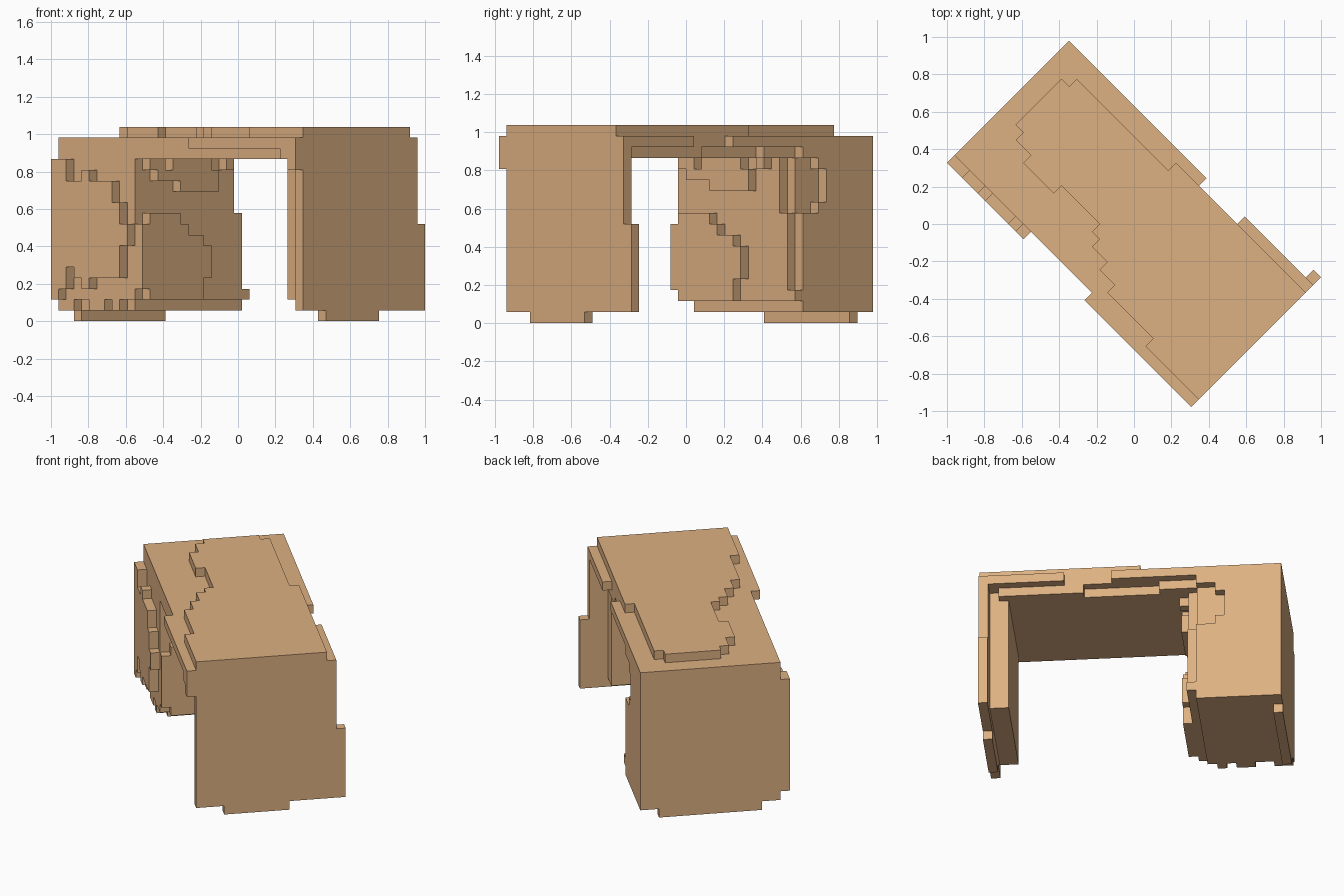
import bpy
import bmesh
from mathutils import Vector

cube = bpy.data.objects.get("Cube")
if cube:
    bpy.data.objects.remove(cube, do_unlink=True)

# The desk is built of blocks on a lattice turned 45 degrees:
# i runs along the desk, j across its depth, k upwards.
STEP = 2 / 49
HEIGHT = STEP * 2 ** 0.5
SIDES = {
    (1, 0, 0): [(1, 0, 0), (1, 1, 0), (1, 1, 1), (1, 0, 1)],
    (-1, 0, 0): [(0, 0, 0), (0, 0, 1), (0, 1, 1), (0, 1, 0)],
    (0, 1, 0): [(0, 1, 0), (0, 1, 1), (1, 1, 1), (1, 1, 0)],
    (0, -1, 0): [(0, 0, 0), (1, 0, 0), (1, 0, 1), (0, 0, 1)],
    (0, 0, 1): [(0, 0, 1), (1, 0, 1), (1, 1, 1), (0, 1, 1)],
    (0, 0, -1): [(0, 0, 0), (0, 1, 0), (1, 1, 0), (1, 0, 0)],
}

wood = bpy.data.materials.new("light_wood")
wood.use_nodes = True
colour = (0.73, 0.44, 0.225, 1)
wood.diffuse_color = colour
wood.node_tree.nodes["Principled BSDF"].inputs["Base Color"].default_value = colour


def place(i, j, k):
    return Vector((STEP * (i + j) - 1, STEP * (j - i + 8), HEIGHT * k))


def block(i, j, k):
    """Cells of a box given as (start, end) along each lattice axis."""
    return {(a, b, c) for a in range(*i) for b in range(*j) for c in range(*k)}


def build(name, cells):
    """Make one object from the exposed sides of a set of cells."""
    bm = bmesh.new()
    corners = {}

    def corner(key):
        if key not in corners:
            corners[key] = bm.verts.new(place(*key))
        return corners[key]

    for cell in sorted(cells):
        for normal, offsets in SIDES.items():
            if tuple(a + b for a, b in zip(cell, normal)) in cells:
                continue
            bm.faces.new([corner(tuple(a + b for a, b in zip(cell, o))) for o in offsets])
    bmesh.ops.dissolve_limit(bm, angle_limit=0.01, verts=bm.verts[:], edges=bm.edges[:])
    bmesh.ops.recalc_face_normals(bm, faces=bm.faces[:])
    mesh = bpy.data.meshes.new(name)
    bm.to_mesh(mesh)
    bm.free()
    mesh.materials.append(wood)
    bpy.context.collection.objects.link(bpy.data.objects.new(name, mesh))


# Drawer pedestal, with a notched corner on its back
pedestal = block((0, 10), (2, 14), (2, 15)) | block((0, 9), (2, 15), (1, 15))
pedestal |= block((0, 10), (1, 2), (2, 15)) | block((0, 10), (14, 15), (2, 10))
for span in ((0, 2), (4, 6), (7, 8)):
    pedestal |= block(span, (1, 2), (1, 2))
pedestal |= block((9, 10), (15, 16), (2, 3))
for end, bottom, top in ((9, 1, 10), (7, 10, 11), (6, 11, 14), (7, 14, 15)):
    pedestal |= block((0, end), (15, 16), (bottom, top))
build("drawer_pedestal", pedestal)

# Worn facing on the front of the pedestal
facing = set()
for start, end, bottom, top in (
    (0, 1, 2, 3), (0, 2, 3, 5), (4, 5, 3, 4), (3, 9, 4, 5), (0, 9, 5, 7),
    (0, 10, 7, 9), (0, 9, 9, 11), (0, 8, 11, 13), (0, 2, 13, 15), (4, 5, 13, 14),
):
    facing |= block((start, end), (0, 1), (bottom, top))
build("pedestal_front", facing)

# Raised panels on the knee side of the pedestal
lower_panel = set()
for start, end, bottom, top in (
    (2, 9, 2, 3), (1, 9, 3, 4), (1, 10, 4, 7), (1, 9, 7, 8), (1, 7, 8, 9), (2, 6, 9, 10),
):
    lower_panel |= block((10, 11), (start, end), (bottom, top))
build("pedestal_lower_panel", lower_panel)

upper_panel = set()
for start, end, level in ((6, 11, 12), (3, 11, 13), (2, 4, 14), (5, 10, 14), (12, 13, 14)):
    upper_panel |= block((10, 11), (start, end), (level, level + 1))
build("pedestal_upper_panel", upper_panel)

# Feet under both ends
build("pedestal_foot", block((0, 1), (3, 14), (0, 1)))
build("end_panel_foot", block((31, 32), (4, 11), (0, 1)))

# End panel with its inner lining
end_panel = block((31, 32), (1, 16), (1, 17)) | block((31, 32), (16, 17), (1, 9))
end_panel |= block((31, 32), (0, 1), (14, 15))
build("end_panel", end_panel)
build("end_panel_lining", block((29, 31), (2, 14), (2, 15)))

# Desk top slab with uneven front and back edges
slab = block((0, 32), (1, 14), (15, 17)) | block((0, 32), (14, 15), (16, 17))
for span in ((0, 13), (21, 30)):
    slab |= block(span, (14, 15), (15, 16))
for span in ((0, 18), (23, 32)):
    slab |= block(span, (15, 16), (16, 17))
slab |= block((0, 9), (15, 16), (15, 16))
slab |= block((18, 32), (0, 1), (16, 17)) | block((30, 32), (0, 1), (15, 16))
build("desk_top", slab)

# Thin upper layer of the desk top with a stepped outline
surface = set()
for i, end, front, back in (
    (2, 3, 7, 13), (3, 5, 6, 14), (5, 9, 5, 14), (9, 14, 6, 14), (14, 15, 5, 14),
    (15, 17, 4, 15), (17, 19, 3, 15), (19, 25, 2, 15), (25, 32, 1, 15),
):
    surface |= block((i, end), (front, back), (17, 18))
build("desk_surface", surface)
